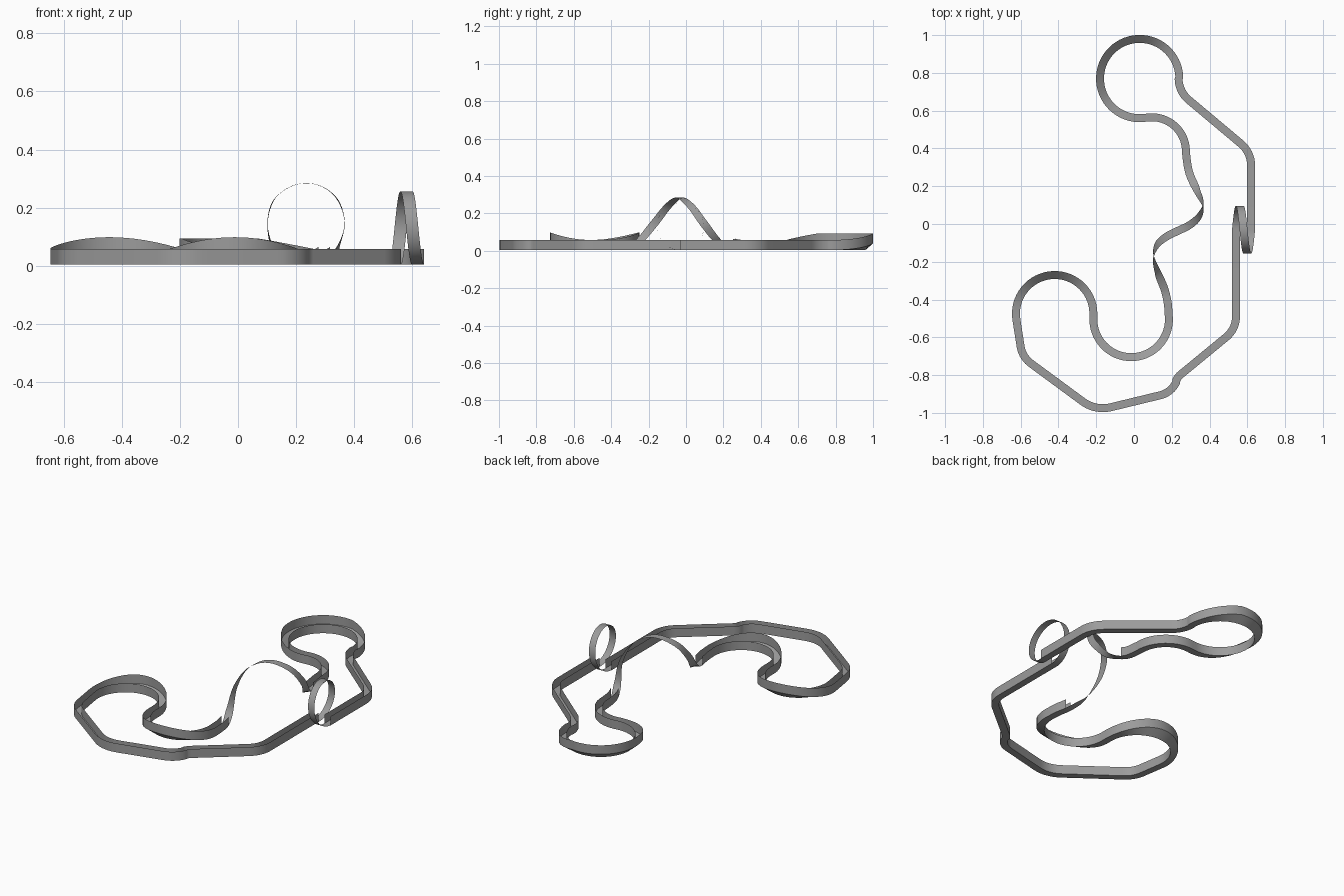
import bpy
import math
from mathutils import Vector

cube = bpy.data.objects.get("Cube")
if cube:
    bpy.data.objects.remove(cube)

HALF = 0.021      # half of the lane width
WALL = 0.054      # height of the side walls
FLOOR = 0.004
UP = Vector((0, 0, 1))

grey = bpy.data.materials.new("track grey")
grey.use_nodes = True
grey.diffuse_color = (0.33, 0.33, 0.33, 1)
grey.node_tree.nodes["Principled BSDF"].inputs["Base Color"].default_value = (0.33, 0.33, 0.33, 1)

# Each sample of the centre line: position, up direction, raised outer edge, has walls
samples = []


def add(pos, up=UP, bank=0.0, walled=True):
    samples.append((Vector(pos), up, bank, walled))


def bend(cx, cy, r, start, end, bank=0.0, fullness=1.0):
    """Arc of lane; successive arcs are joined by straights."""
    n = max(4, round(abs(end - start) / 6))
    for i in range(n + 1):
        t = i / n
        a = math.radians(start + (end - start) * t)
        lift = bank * min(1.0, fullness * math.sin(math.pi * t) ** 2)
        add((cx + r * math.cos(a), cy + r * math.sin(a), FLOOR), UP, lift)


def vertical_loop(x0, x1, cy, r, n=48):
    for i in range(n + 1):
        t = i / n
        a = t * math.tau
        add((x0 + (x1 - x0) * t, cy + r * math.sin(a), FLOOR + r - r * math.cos(a)),
            Vector((0, -math.sin(a), math.cos(a))), 0, i in (0, n))


def corkscrew(points, steps=8):
    """Smooth curve through the points, rolling around a lengthwise axis."""
    pts = [Vector(p) for p in points]
    for i in range(1, len(pts) - 2):
        a, b, c, d = pts[i - 1:i + 3]
        for k in range(steps):
            t = k / steps
            p = 0.5 * (2 * b + (c - a) * t + (2 * a - 5 * b + 4 * c - d) * t * t
                       + (3 * b - a - 3 * c + d) * t ** 3)
            w = min(1.0, max(0.0, (p.z - FLOOR) / 0.06))
            axis = Vector((0.235 + 0.13 * (p.y + 0.04), p.y, 0.145))
            up = UP.lerp((axis - p).normalized(), w * w * (3 - 2 * w)).normalized()
            add(p, up, 0, p.y > 0.25 or p.y < -0.36)


# Route around the circuit, starting after the vertical loop
bend(0.47, 0.31, 0.15, 0, 50)
bend(0.386, 0.772, 0.15, 230, 182)
bend(0.03, 0.77, 0.21, 2, 274, -0.036, 1.6)
bend(0.095, 0.385, 0.18, 96, 2)
corkscrew([(0.275, 0.43, FLOOR), (0.276, 0.37, FLOOR), (0.293, 0.27, 0.008),
           (0.335, 0.175, 0.05), (0.367, 0.10, 0.14), (0.345, 0.04, 0.223),
           (0.295, -0.005, 0.269), (0.235, -0.035, 0.284), (0.175, -0.065, 0.269),
           (0.122, -0.11, 0.223), (0.102, -0.175, 0.14), (0.125, -0.255, 0.05),
           (0.163, -0.35, 0.008), (0.182, -0.44, FLOOR), (0.185, -0.5, FLOOR)])
bend(-0.015, -0.505, 0.2, 0, -178, 0.04)
bend(-0.42, -0.475, 0.205, 2, 190, -0.04)
bend(-0.462, -0.626, 0.14, 190, 236)
bend(-0.165, -0.795, 0.18, 236, 284)
bend(0.11, -0.785, 0.125, 284, 335)
bend(0.2975, -0.859, 0.08, 155, 130)
bend(0.4, -0.49, 0.14, -50, 0)
vertical_loop(0.54, 0.62, -0.03, 0.126)


def edges_of_lane():
    """Left and right lane edges for every sample."""
    lefts, rights = [], []
    n = len(samples)
    for i, (p, up, bank, _) in enumerate(samples):
        before = (p - samples[i - 1][0]).normalized()
        after = (samples[(i + 1) % n][0] - p).normalized()
        side = up.cross(before + after).normalized() * HALF
        lefts.append(p + side + UP * max(bank, 0))
        rights.append(p - side + UP * max(-bank, 0))
    return lefts, rights


def strip(name, a, b, keep):
    """Ribbon between two closed rails, on the spans that the rule keeps."""
    n = len(a)
    faces = [(i, (i + 1) % n, (i + 1) % n + n, i + n) for i in range(n) if keep(i, (i + 1) % n)]
    mesh = bpy.data.meshes.new(name)
    mesh.from_pydata(a + b, [], faces)
    mesh.materials.append(grey)
    obj = bpy.data.objects.new(name, mesh)
    bpy.context.collection.objects.link(obj)
    bpy.ops.object.select_all(action='DESELECT')
    obj.select_set(True)
    bpy.context.view_layer.objects.active = obj
    bpy.ops.object.shade_smooth_by_angle(angle=math.radians(30))


def walled(i, j):
    return samples[i][3] and samples[j][3]


left, right = edges_of_lane()
strip("lane_floor", right, left, lambda i, j: True)
strip("left_wall", left, [p + UP * WALL for p in left], walled)
strip("right_wall", [p + UP * WALL for p in right], right, walled)
